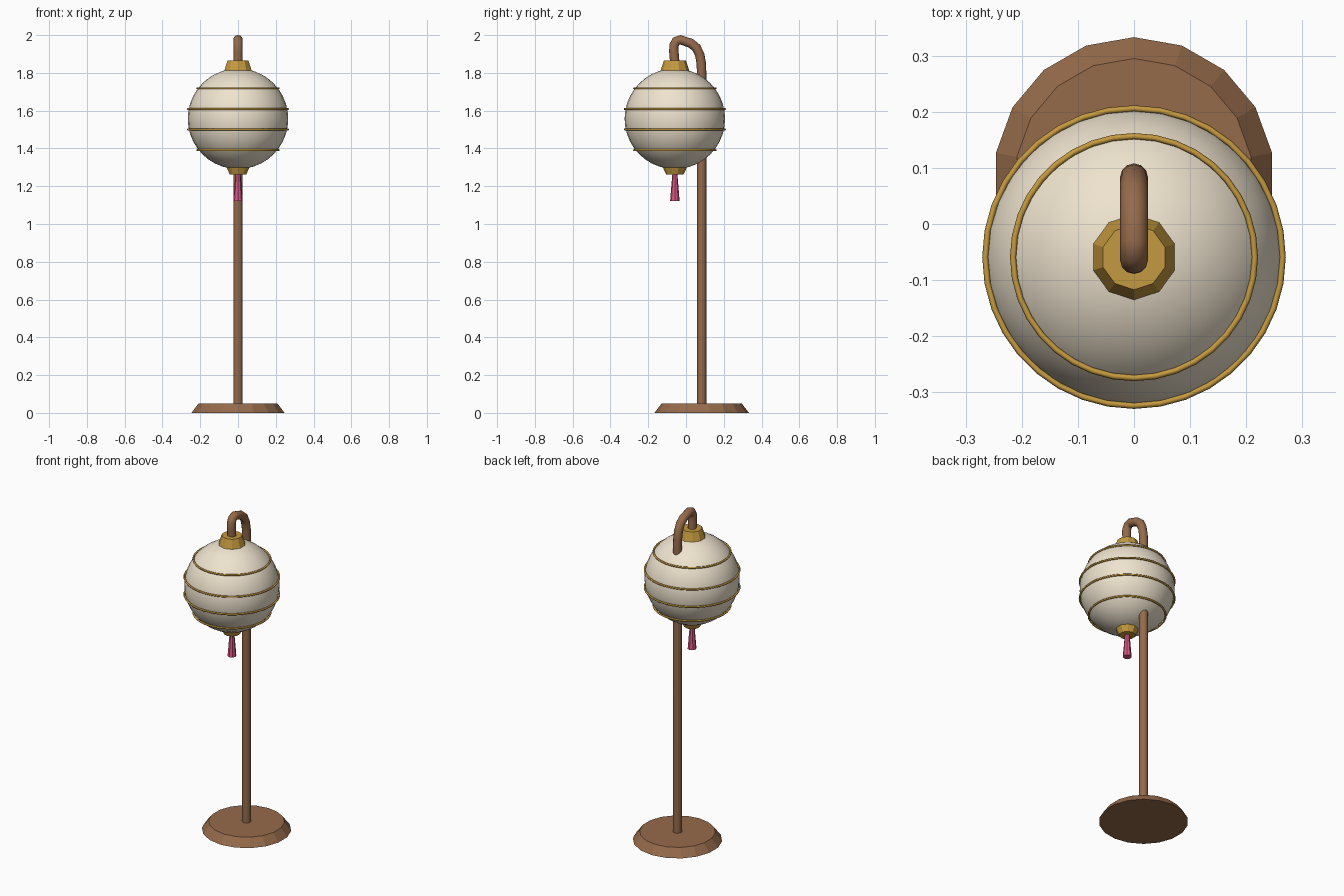
import bpy, math

if "Cube" in bpy.data.objects:
    bpy.data.objects.remove(bpy.data.objects["Cube"])

LY = -0.059   # lantern axis
PY = 0.083    # pole axis
CZ, R = 1.557, 0.266


def material(name, color):
    m = bpy.data.materials.new(name)
    m.diffuse_color = (*color, 1)
    m.use_nodes = True
    m.node_tree.nodes["Principled BSDF"].inputs["Base Color"].default_value = m.diffuse_color
    return m


wood = material("wood", (0.30, 0.145, 0.07))
paper = material("paper", (0.86, 0.77, 0.62))
gold = material("gold", (0.56, 0.32, 0.05))
pink = material("pink", (0.72, 0.10, 0.24))


def finish(name, mat, smooth=None):
    ob = bpy.context.object
    ob.name = name
    ob.data.materials.append(mat)
    if smooth:
        bpy.ops.object.shade_smooth_by_angle(angle=math.radians(smooth))
    return ob


def frustum(name, y, z0, z1, r0, r1, sides, mat):
    bpy.ops.mesh.primitive_cone_add(vertices=sides, radius1=r0, radius2=r1,
                                    depth=z1 - z0, location=(0, y, (z0 + z1) / 2))
    return finish(name, mat)


# Foot
frustum("base", PY, 0, 0.05, 0.25, 0.212, 18, wood)

# Pole with bent hook, one continuous tube
path = [(PY, 0.03), (PY, 1.79), (0.081, 1.85), (0.073, 1.895), (0.055, 1.933),
        (0.025, 1.957), (-0.03, 1.975), (-0.052, 1.968), (-0.064, 1.945),
        (-0.064, 1.91), (LY, 1.85)]
cu = bpy.data.curves.new("pole_and_hook", 'CURVE')
cu.dimensions = '3D'
cu.bevel_depth = 0.025
cu.bevel_resolution = 4
cu.use_fill_caps = True
sp = cu.splines.new('POLY')
sp.points.add(len(path) - 1)
for p, (y, z) in zip(sp.points, path):
    p.co = (0, y, z, 1)
pole = bpy.data.objects.new("pole_and_hook", cu)
bpy.context.collection.objects.link(pole)
bpy.ops.object.select_all(action='DESELECT')
pole.select_set(True)
bpy.context.view_layer.objects.active = pole
bpy.ops.object.convert(target='MESH')
finish("pole_and_hook", wood, 50)

# Paper globe
bpy.ops.mesh.primitive_uv_sphere_add(segments=32, ring_count=20, radius=R,
                                     location=(0, LY, CZ))
finish("lantern_globe", paper, 40)

# Gold hoops, mirrored about the globe's middle
for i, (dz, r) in enumerate([(0.164, 0.2155), (0.054, 0.265)]):
    for s in (1, -1):
        bpy.ops.mesh.primitive_torus_add(major_radius=r, minor_radius=0.0055,
                                         major_segments=36, minor_segments=6,
                                         location=(0, LY, CZ - 0.002 + s * dz))
        finish("hoop_%d_%s" % (i, "upper" if s > 0 else "lower"), gold, 70)

# Gold end caps and tassel
frustum("top_cap", LY, 1.81, 1.866, 0.0768, 0.058, 10, gold)
frustum("bottom_cap", LY, 1.262, 1.305, 0.046, 0.066, 10, gold)
frustum("tassel", LY, 1.123, 1.27, 0.025, 0.013, 8, pink)
